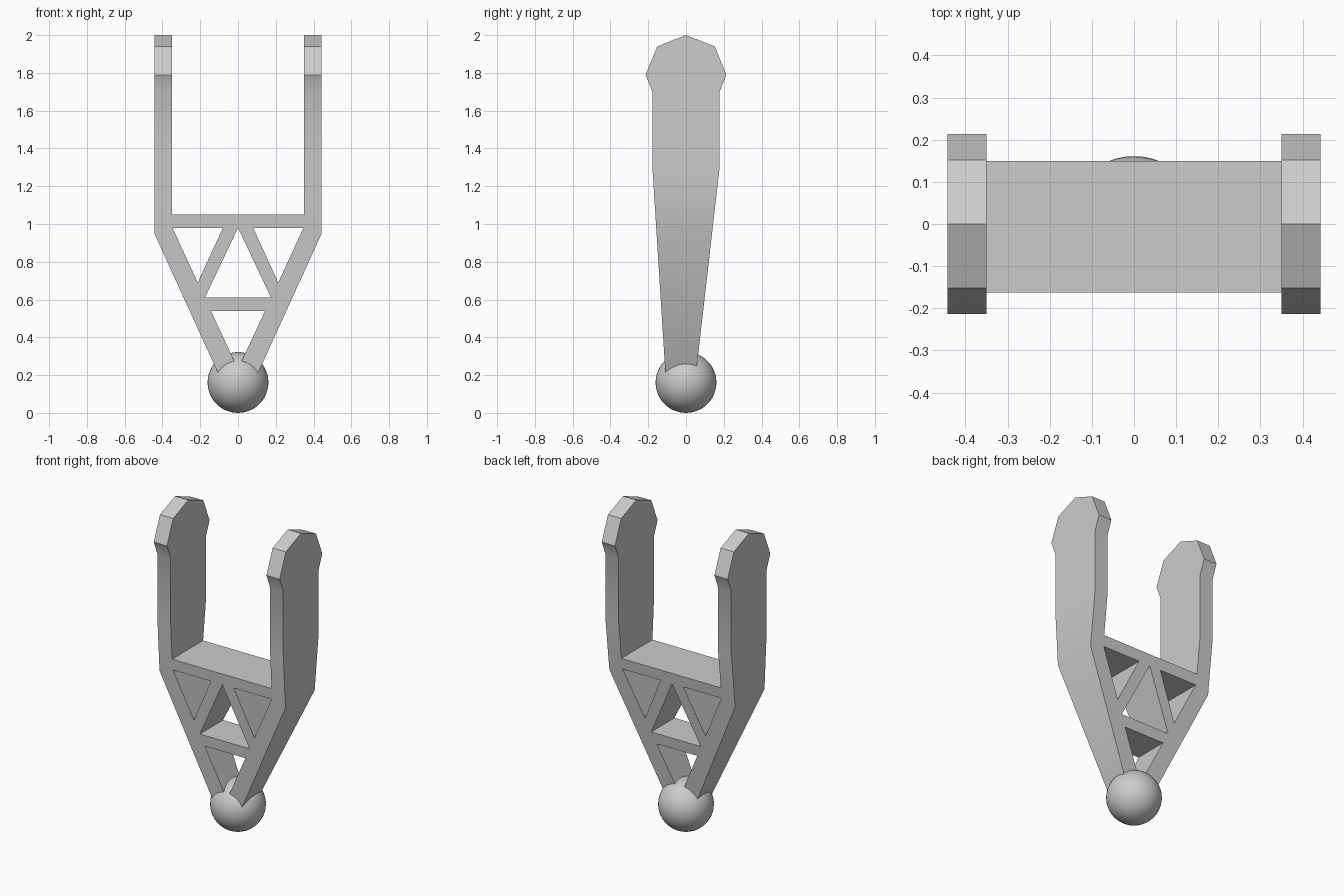
import bpy, bmesh
from mathutils import Vector

cube = bpy.data.objects.get("Cube")
if cube:
    bpy.data.objects.remove(cube, do_unlink=True)

grey = bpy.data.materials.new("plain grey")
grey.use_nodes = True
colour = (0.6, 0.6, 0.6, 1)
grey.diffuse_color = colour
grey.node_tree.nodes["Principled BSDF"].inputs["Base Color"].default_value = colour

# Side profile: height, front depth, back depth
PROFILE = [(0.13, -0.104, 0.044), (1.3, -0.178, 0.178), (1.7, -0.178, 0.178),
           (1.79, -0.214, 0.214), (1.94, -0.152, 0.152), (2.0, 0, 0)]


def depth(z, side):
    for a, b in zip(PROFILE, PROFILE[1:]):
        if z <= b[0] + 1e-5:
            t = (z - a[0]) / (b[0] - a[0])
            return a[side] + t * (b[side] - a[side])
    return 0


def mirrored(half):
    """Close a half outline that runs from one end of the centre line to the other."""
    return half + [(-x, z) for x, z in reversed(half) if x > 0]


def finish(bm, name):
    mesh = bpy.data.meshes.new(name)
    bm.to_mesh(mesh)
    bm.free()
    obj = bpy.data.objects.new(name, mesh)
    bpy.context.collection.objects.link(obj)
    mesh.materials.append(grey)
    bpy.ops.object.select_all(action='DESELECT')
    obj.select_set(True)
    bpy.context.view_layer.objects.active = obj
    bpy.ops.object.shade_smooth_by_angle(angle=0.523)
    return obj


# Forked frame: front outline with truss openings
outline = mirrored([(0.069, 0.13), (0.443, 0.95), (0.443, 2.0),
                    (0.35, 2.0), (0.35, 1.05)])
side_hole = [(0.347, 0.98), (0.08, 0.98), (0.213, 0.69)]
loops = [outline, side_hole, [(-x, z) for x, z in side_hole],
         mirrored([(0, 0.98), (0.175, 0.61)]),
         mirrored([(0, 0.232), (0.143, 0.54)])]

bm = bmesh.new()
for loop in loops:
    verts = [bm.verts.new((x, 0, z)) for x, z in loop]
    for a, b in zip(verts, verts[1:] + verts[:1]):
        bm.edges.new((a, b))
bmesh.ops.triangle_fill(bm, use_beauty=True, edges=bm.edges[:], normal=Vector((0, -1, 0)))

# Cut the flat frame wherever its depth changes direction
for row in PROFILE[1:-1]:
    bmesh.ops.bisect_plane(bm, geom=bm.verts[:] + bm.edges[:] + bm.faces[:],
                           plane_co=(0, 0, row[0]), plane_no=(0, 0, 1))

# Give the frame its tapered thickness
front = bm.verts[:]
result = bmesh.ops.extrude_face_region(bm, geom=bm.faces[:], use_keep_orig=True)
back = [g for g in result["geom"] if isinstance(g, bmesh.types.BMVert)]
for v in front:
    v.co.y = depth(v.co.z, 1)
for v in back:
    v.co.y = depth(v.co.z, 2)
bmesh.ops.remove_doubles(bm, verts=bm.verts[:], dist=1e-4)
bmesh.ops.recalc_face_normals(bm, faces=bm.faces[:])
finish(bm, "forked_frame")

# Ball at the foot
bm = bmesh.new()
bmesh.ops.create_uvsphere(bm, u_segments=48, v_segments=24, radius=0.161)
bmesh.ops.translate(bm, verts=bm.verts[:], vec=(0, 0, 0.161))
finish(bm, "foot_ball")
